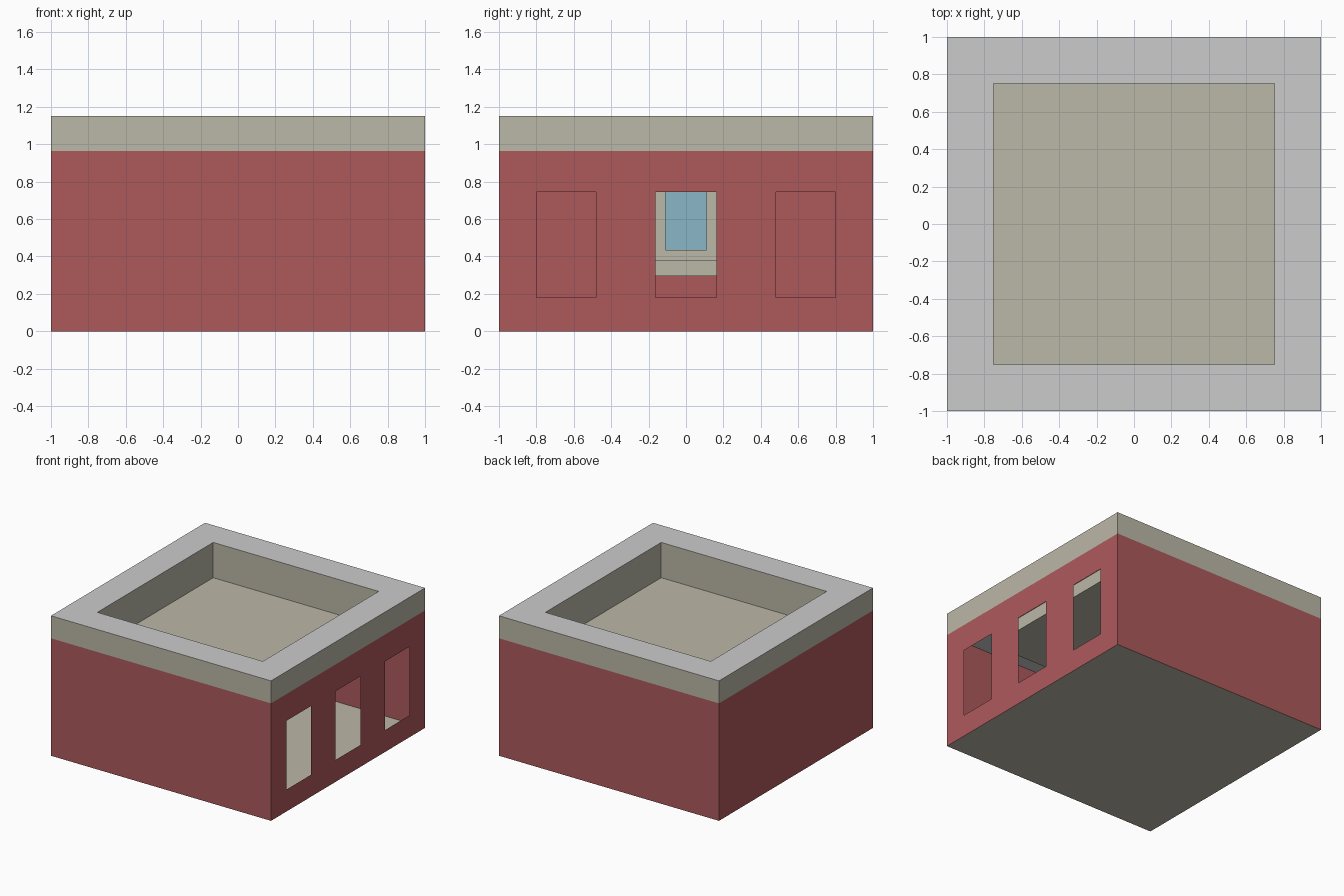
import bpy, bmesh

if "Cube" in bpy.data.objects:
    bpy.data.objects.remove(bpy.data.objects["Cube"])

def material(name, rgb):
    m = bpy.data.materials.new(name)
    m.diffuse_color = (*rgb, 1)
    m.use_nodes = True
    m.node_tree.nodes["Principled BSDF"].inputs["Base Color"].default_value = m.diffuse_color
    return m

RED = material("red_brick", (0.42, 0.10, 0.105))
BEIGE = material("beige_stone", (0.50, 0.48, 0.39))
BLUE = material("blue_glass", (0.26, 0.47, 0.58))

def mesh(name, polys, mat=None):
    """Object from a list of polygons, shared corners welded."""
    bm = bmesh.new()
    for p in polys:
        bm.faces.new([bm.verts.new(c) for c in p])
    bmesh.ops.remove_doubles(bm, verts=bm.verts, dist=1e-5)
    me = bpy.data.meshes.new(name)
    bm.to_mesh(me)
    bm.free()
    ob = bpy.data.objects.new(name, me)
    bpy.context.collection.objects.link(ob)
    if mat:
        me.materials.append(mat)
    return ob

def square(r, z):
    return [(-r, -r, z), (r, -r, z), (r, r, z), (-r, r, z)]

def band(r0, z0, r1, z1):
    """Four quads joining two centred squares."""
    a, b = square(r0, z0), square(r1, z1)
    return [[a[i], a[(i + 1) % 4], b[(i + 1) % 4], b[i]] for i in range(4)]

def box(name, lo, hi, mat):
    bm = bmesh.new()
    bmesh.ops.create_cube(bm, size=1)
    for v in bm.verts:
        v.co = [(l + h) / 2 + c * (h - l) for c, l, h in zip(v.co, lo, hi)]
    me = bpy.data.meshes.new(name)
    bm.to_mesh(me)
    bm.free()
    me.materials.append(mat)
    ob = bpy.data.objects.new(name, me)
    bpy.context.collection.objects.link(ob)

WALL, ROOF, TOP, INNER = 0.965, 0.86, 1.15, 0.752

# floor and three plain thin walls
mesh("floor", [square(1, 0)[::-1]], BEIGE)
sides = band(1, 0, 1, WALL)
mesh("plain_walls", [sides[i] for i in (0, 2, 3)], RED)

# right wall with three window openings
ys = [-1, -0.80, -0.48, -0.163, 0.163, 0.48, 0.80, 1]
zs = [0, 0.18, 0.745, WALL]
mesh("window_wall", [[(1, ys[i], zs[k]), (1, ys[i + 1], zs[k]),
                      (1, ys[i + 1], zs[k + 1]), (1, ys[i], zs[k + 1])]
                     for i in range(7) for k in range(3)
                     if not (k == 1 and i % 2 == 1)], RED)

# parapet: beige outside, grey top and underside
mesh("parapet_outside", band(1, WALL, 1, TOP), BEIGE)
mesh("parapet_top", band(1, TOP, INNER, TOP))
mesh("ceiling_rim", band(INNER, WALL, 1, WALL))

# sunken roof
mesh("roof_recess", band(INNER, TOP, INNER, ROOF) + [square(INNER, ROOF)], BEIGE)

# window unit standing inside, seen through the middle opening
for s, side in ((-1, "front"), (1, "back")):
    y = sorted((s * 0.11, s * 0.19))
    box("frame_" + side, (-0.12, y[0], 0.38), (0.12, y[1], 0.855), BEIGE)
box("frame_bottom", (-0.12, -0.11, 0.38), (0.12, 0.11, 0.435), BEIGE)
box("frame_top", (-0.12, -0.11, 0.80), (0.12, 0.11, 0.855), BEIGE)
box("window_sill", (-0.15, -0.20, 0.295), (0.15, 0.20, 0.38), BEIGE)
box("window_glass", (-0.09, -0.11, 0.435), (0.09, 0.11, 0.80), BLUE)
